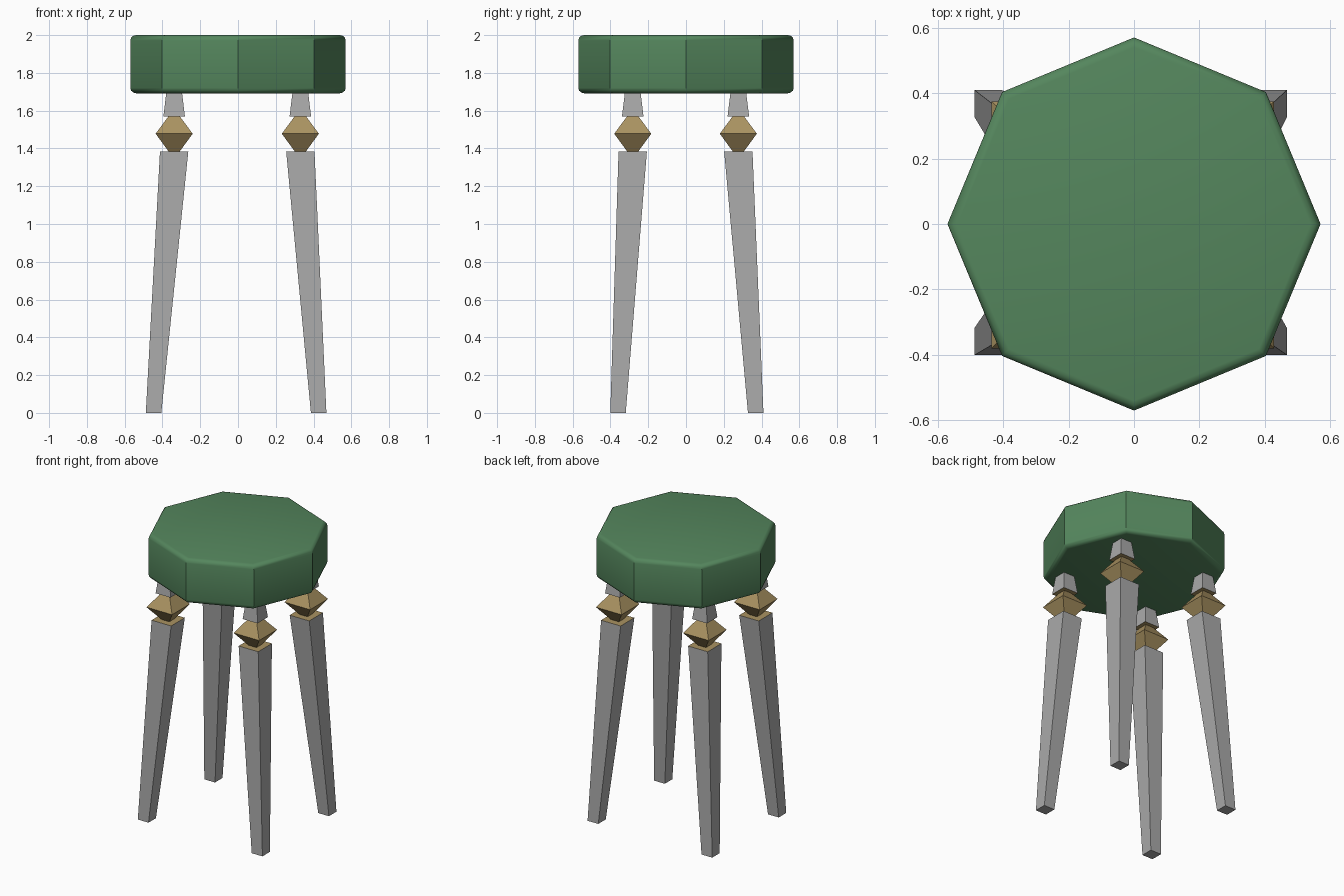
import bpy, bmesh
from math import cos, sin, pi, radians

if "Cube" in bpy.data.objects:
    bpy.data.objects.remove(bpy.data.objects["Cube"])


def material(name, color):
    m = bpy.data.materials.new(name)
    m.diffuse_color = (*color, 1)
    m.use_nodes = True
    m.node_tree.nodes["Principled BSDF"].inputs["Base Color"].default_value = m.diffuse_color
    return m


green = material("green", (0.09, 0.24, 0.11))
gold = material("gold", (0.40, 0.29, 0.12))
grey = material("grey", (0.4, 0.4, 0.4))


def finish(name, bm, mats):
    bmesh.ops.recalc_face_normals(bm, faces=bm.faces)
    me = bpy.data.meshes.new(name)
    bm.to_mesh(me)
    bm.free()
    for m in mats:
        me.materials.append(m)
    ob = bpy.data.objects.new(name, me)
    bpy.context.collection.objects.link(ob)
    return ob


# Seat: octagonal prism with rounded top and bottom rims
bm = bmesh.new()
rings = [[bm.verts.new((0.57 * cos(i * pi / 4), 0.57 * sin(i * pi / 4), z))
          for i in range(8)] for z in (1.692, 2.0)]
for ring in rings:
    bm.faces.new(ring)
for i in range(8):
    j = (i + 1) % 8
    bm.faces.new((rings[0][i], rings[0][j], rings[1][j], rings[1][i]))
rim = [e for e in bm.edges if abs(e.verts[0].co.z - e.verts[1].co.z) < 1e-4]
bmesh.ops.bevel(bm, geom=rim, offset=0.028, segments=3, profile=0.5, affect='EDGES')
seat = finish("seat", bm, [green])
bpy.context.view_layer.objects.active = seat
seat.select_set(True)
bpy.ops.object.shade_smooth_by_angle(angle=radians(35))

# Leg: square sections (z, half width, material of the band above: 0 grey, 1 gold)
SECTIONS = [(0.0, 0.041, 0), (1.385, 0.075, 1), (1.385, 0.030, 1), (1.478, 0.098, 1),
            (1.570, 0.030, 1), (1.570, 0.057, 0), (1.70, 0.041, 0)]


def leg(name, foot, top):
    bm = bmesh.new()
    prev = None
    for k, (z, h, _) in enumerate(SECTIONS):
        x, y = foot if k == 0 else top
        ring = [bm.verts.new((x + sx * h, y + sy * h, z))
                for sx, sy in ((-1, -1), (1, -1), (1, 1), (-1, 1))]
        if prev:
            for i in range(4):
                j = (i + 1) % 4
                f = bm.faces.new((prev[i], prev[j], ring[j], ring[i]))
                f.material_index = SECTIONS[k - 1][2]
        if k in (0, len(SECTIONS) - 1):
            bm.faces.new(ring)
        prev = ring
    finish(name, bm, [grey, gold])


# Four splayed legs
for side, fx, tx in (("left", -0.447, -0.338), ("right", 0.427, 0.330)):
    for end, fy, ty in (("front", -0.360, -0.282), ("back", 0.369, 0.277)):
        leg(f"{end}_{side}_leg", (fx, fy), (tx, ty))
